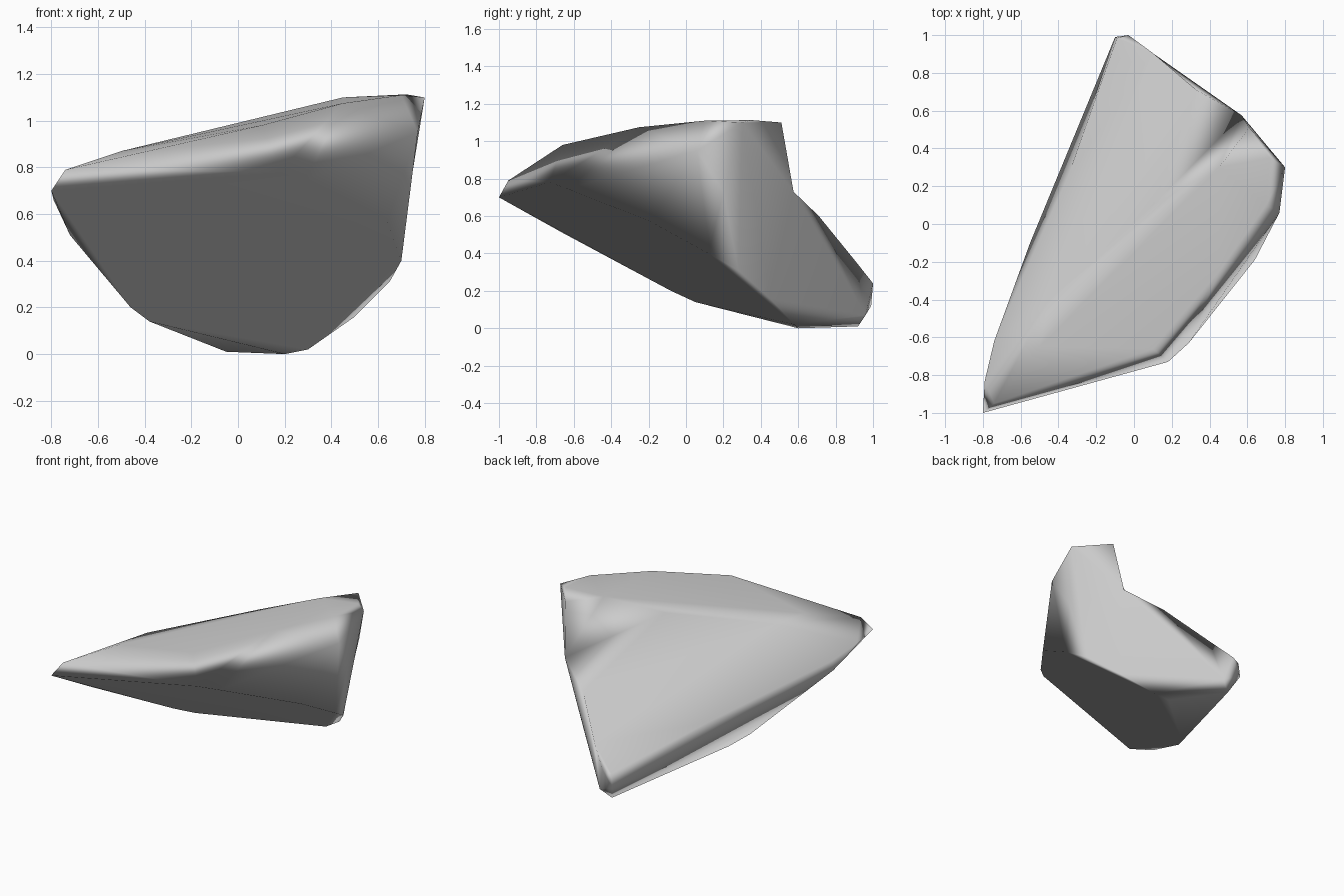
import bpy, bmesh, math, random
from itertools import combinations
from mathutils import Vector

if "Cube" in bpy.data.objects:
    bpy.data.objects.remove(bpy.data.objects["Cube"])

random.seed(3)

# Corner points of the rock, grouped by region
tip = [(-.8, -1, .7), (-.74, -.95, .79), (-.79, -.83, .66)]
front_edge = [(-.2, -.83, .74), (.18, -.73, .78), (.29, -.63, .745), (.64, -.19, .57)]
top_ridge = [(.1, -.66, .98), (.45, -.25, 1.075), (.7, .1, 1.11), (.72, .35, 1.113),
             (.8, .3, 1.1), (.61, .51, 1.1), (.45, .3, 1.1)]
top_crest = [(-.5, -.65, .87), (-.45, -.4, .875), (-.3, -.25, .9), (.1, .1, 1.0)]
right_wall = [(.77, .06, .95), (.7, .12, .40), (.65, .28, .31), (.5, .45, .16)]
base = [(.3, .58, .02), (.2, .6, 0), (-.05, .92, .01), (-.38, .05, .14), (-.46, -.08, .2)]
left_edge = [(-.72, -.66, .51), (-.74, -.62, .6), (-.55, -.1, .42)]
back_corner = [(-.1, .99, .12), (-.03, 1, .24), (-.09, .985, .22), (.02, .96, .07)]

# Hollow points: hulled at a pushed-out place, then moved in to their real place
hollows = [((.55, .60, 1.05), (.57, .575, .73)),
           ((.35, .77, .85), (.33, .71, .60)),
           ((.12, .92, .50), (.10, .905, .36)),
           ((.77, .20, .75), (.74, .20, .73)),
           ((-.405, .28, .42), (-.35, .25, .38))]

solid = tip + front_edge + top_ridge + top_crest + right_wall + base + left_edge + back_corner
real = [Vector(p) for p in solid] + [Vector(r) for _, r in hollows]
outer = [Vector(p) for p in solid] + [Vector(o) for o, _ in hollows]
# Tiny jitter so no four points are exactly coplanar
outer = [p + Vector([random.uniform(-1e-4, 1e-4) for _ in range(3)]) for p in outer]

# Watertight triangle skin: keep each triangle with all other points on one side
bm = bmesh.new()
verts = [bm.verts.new(p) for p in real]
for tri in combinations(range(len(outer)), 3):
    a, b, c = (outer[i] for i in tri)
    n = (b - a).cross(c - a).normalized()
    sides = [n.dot(p - a) > 0 for i, p in enumerate(outer) if i not in tri]
    if all(sides) or not any(sides):
        order = reversed(tri) if sides[0] else tri
        bm.faces.new([verts[i] for i in order])
bmesh.ops.delete(bm, geom=[v for v in bm.verts if not v.link_faces], context='VERTS')
bmesh.ops.recalc_face_normals(bm, faces=bm.faces[:])
# Merge the nearly flat triangles
bmesh.ops.dissolve_limit(bm, angle_limit=math.radians(2), verts=bm.verts[:], edges=bm.edges[:])

mesh = bpy.data.meshes.new("rock")
bm.to_mesh(mesh)
bm.free()
rock = bpy.data.objects.new("rock", mesh)
bpy.context.collection.objects.link(rock)

# Soft shading weighted towards the large faces
bpy.context.view_layer.objects.active = rock
rock.select_set(True)
bpy.ops.object.shade_smooth()
soft = rock.modifiers.new("soft_shading", 'WEIGHTED_NORMAL')
soft.weight = 60
